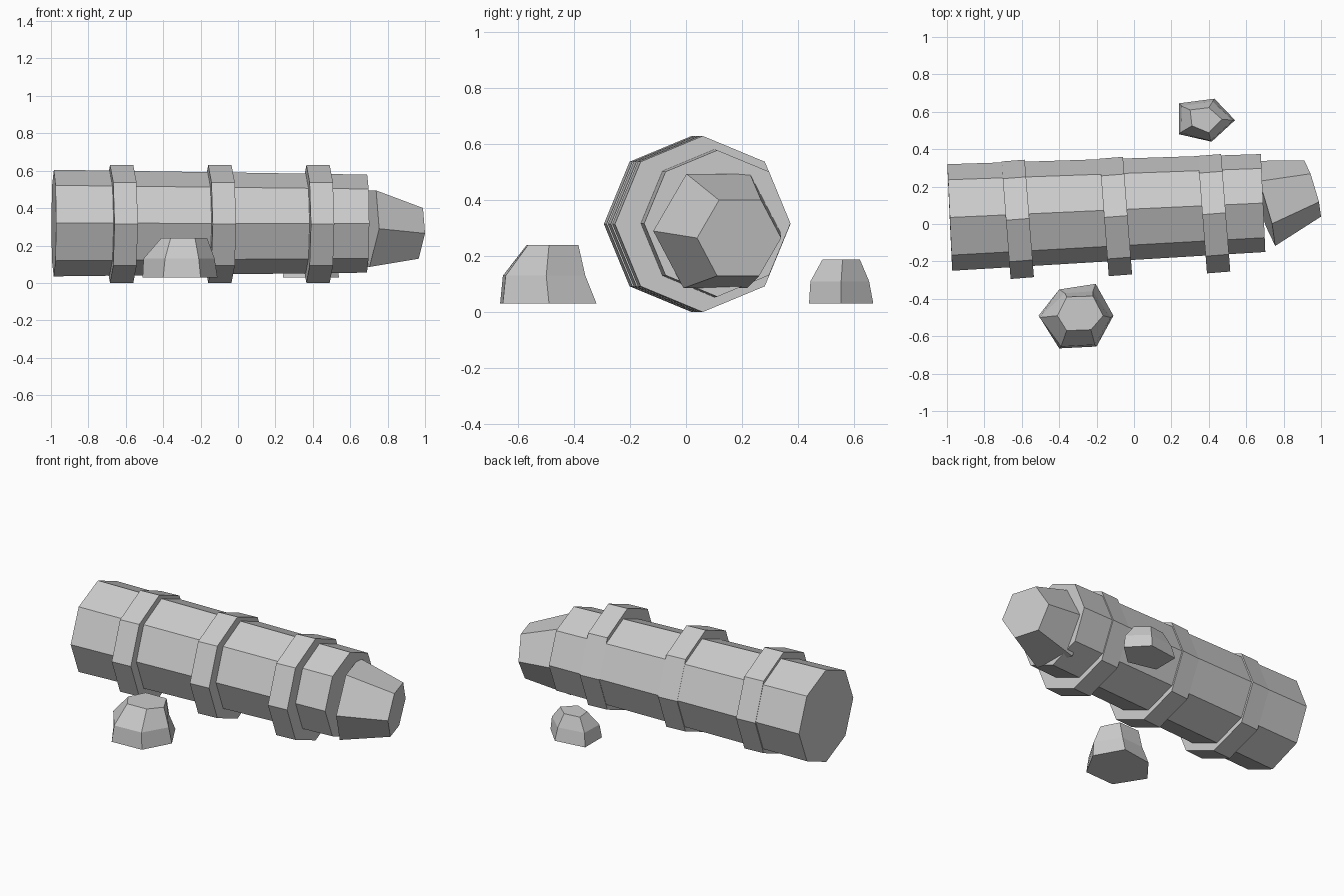
import bpy, bmesh
from mathutils import Vector, Matrix

if "Cube" in bpy.data.objects:
    bpy.data.objects.remove(bpy.data.objects["Cube"], do_unlink=True)

# One flat grey for everything
grey = bpy.data.materials.new("plain_grey")
grey.use_nodes = True
grey.diffuse_color = (0.6, 0.6, 0.6, 1)
grey.node_tree.nodes["Principled BSDF"].inputs["Base Color"].default_value = (0.6, 0.6, 0.6, 1)


def finish(name, bm):
    bmesh.ops.recalc_face_normals(bm, faces=bm.faces)
    mesh = bpy.data.meshes.new(name)
    bm.to_mesh(mesh)
    bm.free()
    mesh.materials.append(grey)
    obj = bpy.data.objects.new(name, mesh)
    bpy.context.collection.objects.link(obj)
    return obj


def frustum(name, start, end, r_start, r_end, sides):
    """Capped tapered prism from start to end, with a corner pointing sideways."""
    start, end = Vector(start), Vector(end)
    axis = (end - start).normalized()
    side = Vector((0, 0, 1)).cross(axis).normalized()
    up = side.cross(axis)
    frame = Matrix((up, side, axis)).transposed().to_4x4()
    frame.translation = (start + end) / 2
    bm = bmesh.new()
    bmesh.ops.create_cone(bm, cap_ends=True, segments=sides, radius1=r_start,
                          radius2=r_end, depth=(end - start).length, matrix=frame)
    return finish(name, bm)


def rock(name, layers):
    """Faceted boulder lofted through outlines given as (height, corners)."""
    bm = bmesh.new()
    rings = [[bm.verts.new((x, y, z)) for x, y in pts] for z, pts in layers]
    n = len(rings[0])
    for low, high in zip(rings, rings[1:]):
        for i in range(n):
            j = (i + 1) % n
            bm.faces.new((low[i], low[j], high[j], high[i]))
    bm.faces.new(rings[0][::-1])
    bm.faces.new(rings[-1])
    return finish(name, bm)


# Long eight-sided trunk, narrowing slightly to the left end
frustum("trunk", (-0.985, 0.035, 0.32), (0.69, 0.112, 0.317), 0.285, 0.262, 8)

# Three bands, set a little forward of the trunk's axis
band_axis = Vector((1, 0.078, 0)).normalized() * 0.0625
for i, (x, y) in enumerate([(-0.622, 0.025), (-0.097, 0.04), (0.428, 0.055)]):
    mid = Vector((x, y, 0.315))
    frustum(f"band_{i + 1}", mid - band_axis, mid + band_axis, 0.315, 0.315, 8)

# Six-sided snout, turned back and drooping
frustum("snout", (0.687, 0.11, 0.29), (0.955, 0.19, 0.265), 0.237, 0.157, 6)

# Two boulders on the ground
rock("front_rock", [
    (0.03, [(-0.51, -0.49), (-0.4, -0.665), (-0.2, -0.655),
            (-0.11, -0.49), (-0.205, -0.32), (-0.4, -0.35)]),
    (0.13, [(-0.505, -0.5), (-0.39, -0.655), (-0.21, -0.645),
            (-0.125, -0.5), (-0.22, -0.36), (-0.37, -0.37)]),
    (0.24, [(-0.41, -0.49), (-0.36, -0.57), (-0.23, -0.565),
            (-0.165, -0.49), (-0.22, -0.385), (-0.36, -0.39)])])
rock("back_rock", [
    (0.03, [(0.24, 0.645), (0.24, 0.48), (0.415, 0.44), (0.54, 0.555), (0.43, 0.67)]),
    (0.11, [(0.255, 0.63), (0.25, 0.49), (0.41, 0.445), (0.53, 0.555), (0.42, 0.655)]),
    (0.188, [(0.3, 0.61), (0.31, 0.525), (0.4, 0.488), (0.47, 0.56), (0.4, 0.622)])])
